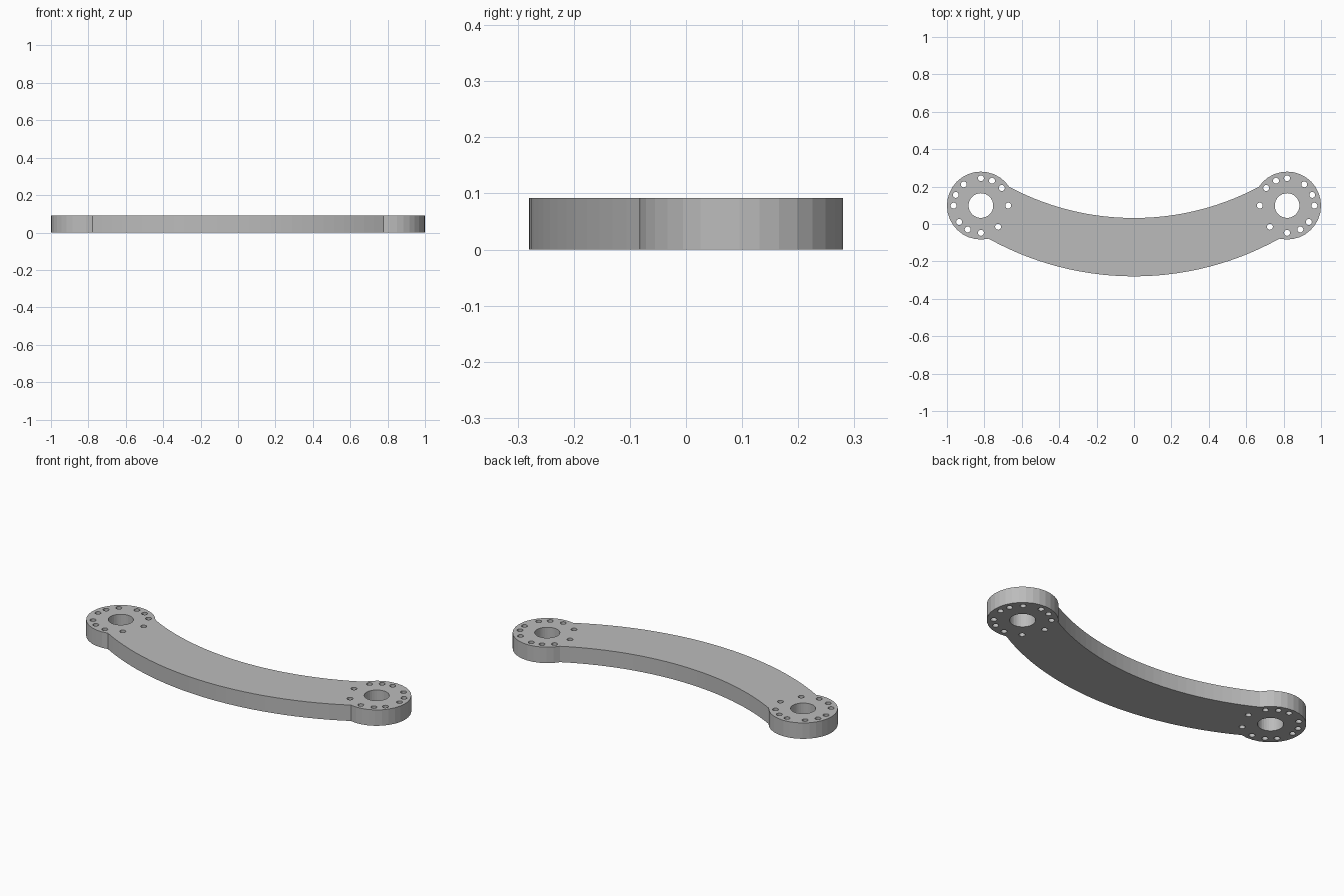
import bpy
from math import sin, cos, atan2, radians, sqrt

cube = bpy.data.objects.get("Cube")
if cube:
    bpy.data.objects.remove(cube, do_unlink=True)

THICK = 0.092
CX, CY, BOSS_R = 0.8185, 0.0985, 0.1815
BORE_R, BOLT_R, RING_R = 0.066, 0.016, 0.146
# bolt hole angles on the right-hand end, zero pointing outward
BOLT_ANGLES = [0, 23, 51, 90, 114, 140, 180, 231, 270, 299, 323]


def arc(cx, cy, r, a0, a1, n):
    """Points along an arc from angle a0 to a1, both ends included."""
    return [(cx + r * cos(a0 + (a1 - a0) * i / n),
             cy + r * sin(a0 + (a1 - a0) * i / n)) for i in range(n + 1)]


def circle(cx, cy, r, n):
    return arc(cx, cy, r, 0, radians(360), n)[:-1]


def boss_crossing(r, low, side):
    """Where a band edge of radius r, lowest at (0, low), meets the end boss."""
    cy = low + r
    dx, dy = CX, CY - cy
    d = sqrt(dx * dx + dy * dy)
    a = (r * r - BOSS_R ** 2 + d * d) / (2 * d)
    h = sqrt(r * r - a * a) * side
    return (a * dx - h * dy) / d, cy + (a * dy + h * dx) / d


def edge_crossing(r, low):
    """The crossing nearest the middle of the band."""
    return min((boss_crossing(r, low, s) for s in (-1, 1)), key=lambda p: p[0])


# Outline: outer sweep, right boss, inner sweep, left boss
OUT_R, OUT_LOW, IN_R, IN_LOW = 1.6, -0.28, 1.42, 0.032
ox, oy = edge_crossing(OUT_R, OUT_LOW)
ix, iy = edge_crossing(IN_R, IN_LOW)
out_cy, in_cy = OUT_LOW + OUT_R, IN_LOW + IN_R
a_out = atan2(oy - out_cy, ox)
a_in = atan2(iy - in_cy, ix)
half_turn = radians(180)
outer = arc(0, out_cy, OUT_R, -half_turn - a_out, a_out, 28)
inner = arc(0, in_cy, IN_R, a_in, -half_turn - a_in, 28)
boss = arc(CX, CY, BOSS_R, atan2(oy - CY, ox - CX),
           atan2(iy - CY, ix - CX), 22)[1:-1]
mirrored_boss = [(-x, y) for x, y in reversed(boss)]
loops = [outer + boss + inner + mirrored_boss]

# Bores and bolt holes, mirrored to both ends
for side in (1, -1):
    loops.append(circle(side * CX, CY, BORE_R, 32))
    for deg in BOLT_ANGLES:
        a = radians(deg)
        loops.append(circle(side * (CX + RING_R * cos(a)),
                            CY + RING_R * sin(a), BOLT_R, 16))

# Filled flat curve, extruded to the plate thickness
curve = bpy.data.curves.new("curved_link_arm", "CURVE")
curve.dimensions = "2D"
curve.fill_mode = "BOTH"
curve.extrude = THICK / 2
for pts in loops:
    spline = curve.splines.new("POLY")
    spline.points.add(len(pts) - 1)
    for p, (x, y) in zip(spline.points, pts):
        p.co = (x, y, 0, 1)
    spline.use_cyclic_u = True
arm = bpy.data.objects.new("curved_link_arm", curve)
bpy.context.collection.objects.link(arm)
arm.location.z = THICK / 2

# Painted grey metal
grey = bpy.data.materials.new("light_grey_metal")
grey.use_nodes = True
colour = (0.5, 0.5, 0.5, 1)
grey.diffuse_color = colour
grey.node_tree.nodes["Principled BSDF"].inputs["Base Color"].default_value = colour
curve.materials.append(grey)

# Convert to a mesh, weld the seams and keep flat facets
bpy.ops.object.select_all(action="DESELECT")
arm.select_set(True)
bpy.context.view_layer.objects.active = arm
bpy.ops.object.convert(target="MESH")
arm = bpy.context.view_layer.objects.active
bpy.ops.object.mode_set(mode="EDIT")
bpy.ops.mesh.select_all(action="SELECT")
bpy.ops.mesh.remove_doubles(threshold=0.0001)
bpy.ops.mesh.normals_make_consistent(inside=False)
bpy.ops.object.mode_set(mode="OBJECT")
bpy.ops.object.shade_flat()
